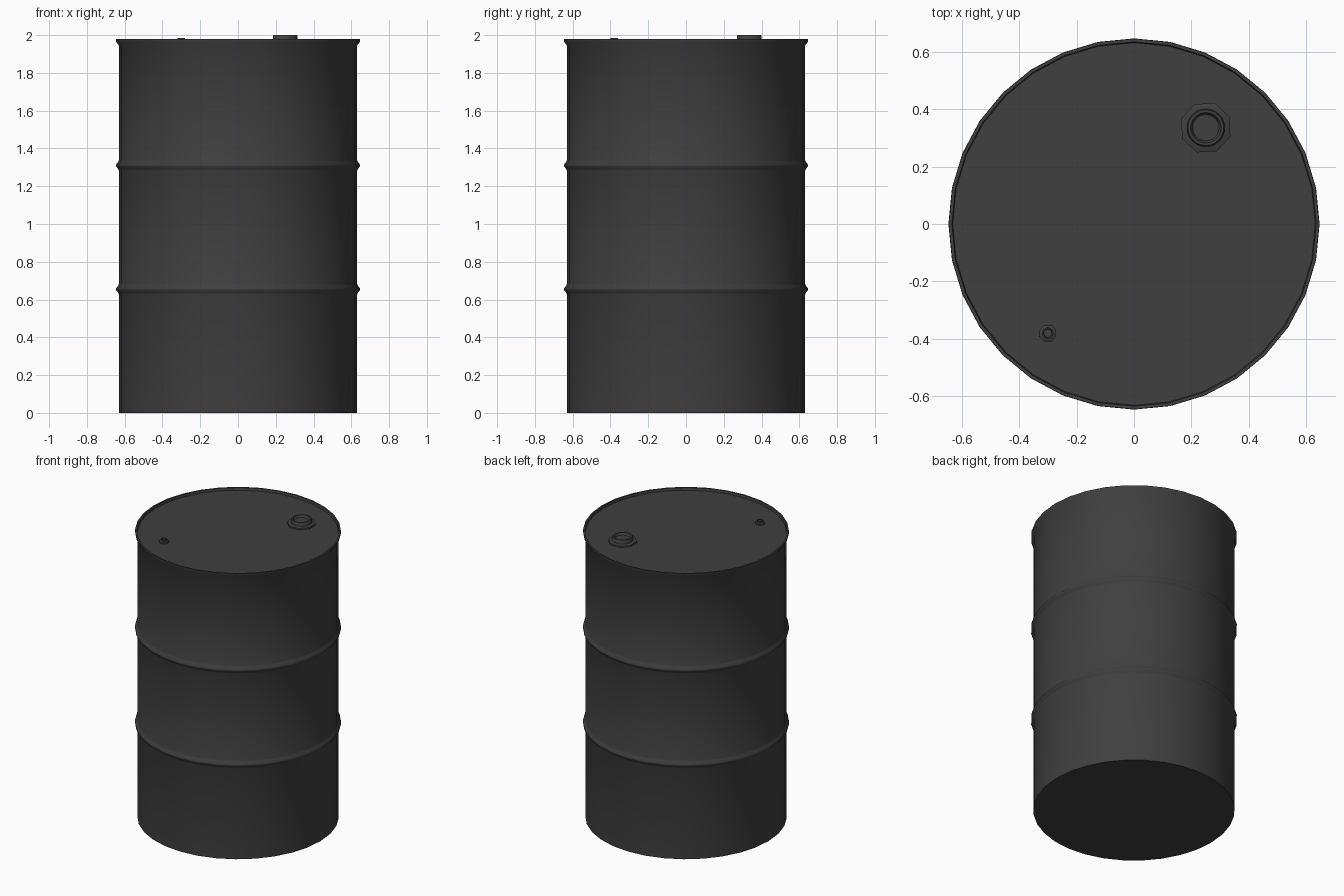
import bpy, bmesh, math

if "Cube" in bpy.data.objects:
    bpy.data.objects.remove(bpy.data.objects["Cube"])

dark = bpy.data.materials.new("dark_grey_paint")
dark.diffuse_color = (0.05, 0.05, 0.05, 1)
dark.use_nodes = True
dark.node_tree.nodes["Principled BSDF"].inputs["Base Color"].default_value = dark.diffuse_color


def lathe(name, profile, sides, center=(0, 0), turn=0.0):
    """Revolve (radius, z) points; the first and last rings are closed by caps."""
    bm = bmesh.new()
    rings = []
    for r, z in profile:
        angles = [turn + 2 * math.pi * i / sides for i in range(sides)]
        rings.append([bm.verts.new((center[0] + r * math.cos(a),
                                    center[1] + r * math.sin(a), z)) for a in angles])
    for low, high in zip(rings, rings[1:]):
        for i in range(sides):
            j = (i + 1) % sides
            bm.faces.new((low[i], low[j], high[j], high[i]))
    bm.faces.new(rings[0][::-1])
    bm.faces.new(rings[-1])
    mesh = bpy.data.meshes.new(name)
    bm.to_mesh(mesh)
    bm.free()
    mesh.materials.append(dark)
    obj = bpy.data.objects.new(name, mesh)
    bpy.context.collection.objects.link(obj)
    bpy.ops.object.select_all(action='DESELECT')
    obj.select_set(True)
    bpy.context.view_layer.objects.active = obj
    bpy.ops.object.shade_smooth_by_angle(angle=math.radians(40))
    return obj


# Drum shell: straight wall, two rolling hoops, flared rim and sunken lid
R, HOOP = 0.631, 0.646
LID = 1.962
profile = [(R, 0.0)]
for z in (0.655, 1.31):
    profile += [(R, z - 0.028), (R + 0.004, z - 0.018), (HOOP, z - 0.004),
                (HOOP, z + 0.004), (R + 0.004, z + 0.018), (R, z + 0.028)]
profile += [(R, 1.945), (0.645, 1.965), (0.645, 1.979), (0.634, 1.979), (0.631, LID)]
lathe("drum_body", profile, 32)

# Large bung: octagonal flange with a round recessed plug
big = (0.25, 0.335)
lathe("large_bung_flange", [(0.091, LID - 0.002), (0.091, 1.972), (0.083, 1.976)],
      8, big, math.radians(25))
lathe("large_bung_plug", [(0.066, LID), (0.066, 1.995), (0.062, 2.0), (0.053, 2.0),
                          (0.046, 1.985)], 24, big)

# Small bung: same construction, smaller
small = (-0.3, -0.38)
lathe("small_bung_flange", [(0.031, LID - 0.002), (0.031, 1.972), (0.027, 1.975)],
      8, small, math.radians(25))
lathe("small_bung_plug", [(0.02, LID), (0.02, 1.985), (0.016, 1.985), (0.014, 1.979)],
      16, small)
